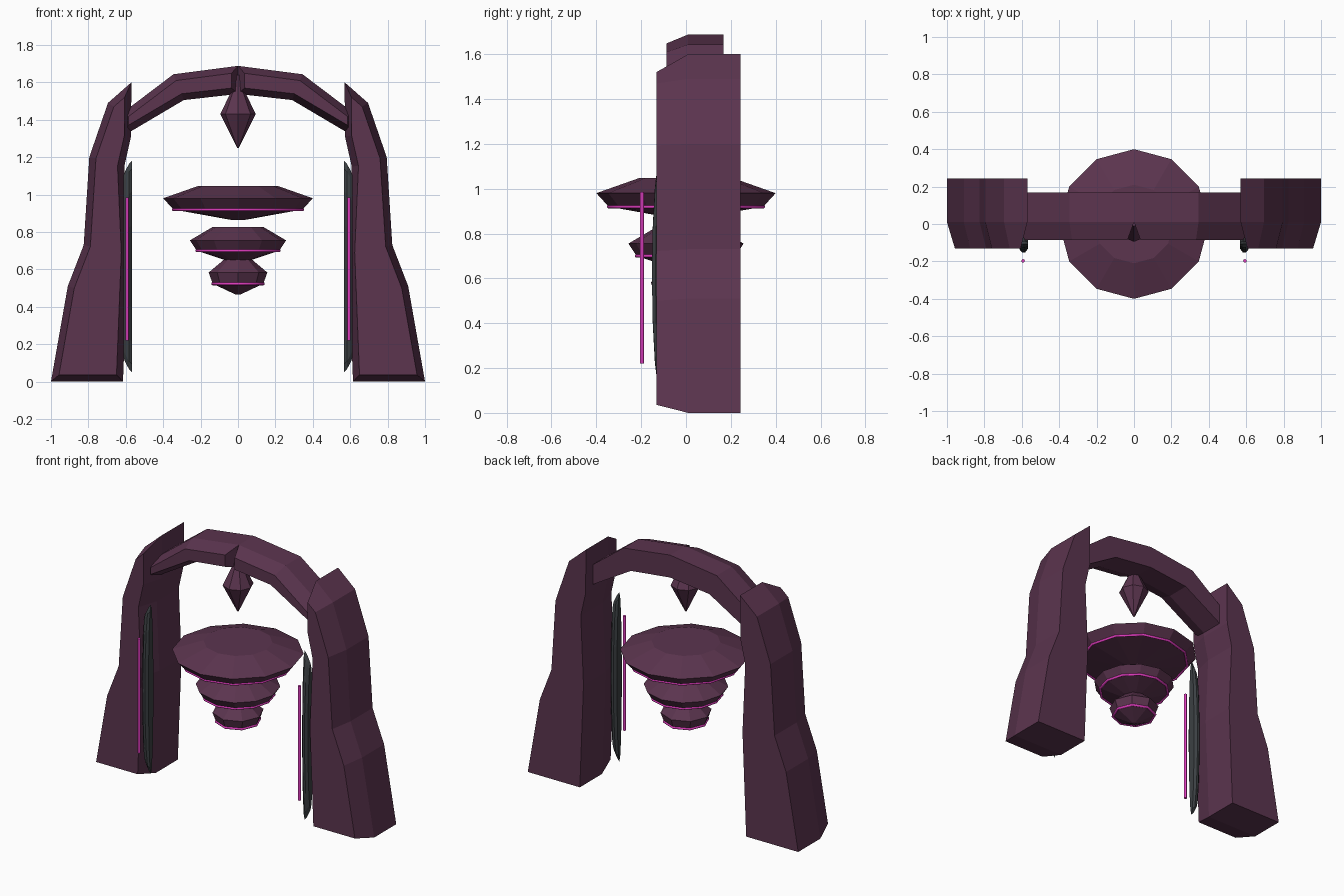
import bpy, bmesh, math

old = bpy.data.objects.get("Cube")
if old:
    bpy.data.objects.remove(old, do_unlink=True)


def material(name, rgb):
    m = bpy.data.materials.new(name)
    m.use_nodes = True
    color = (*rgb, 1)
    m.diffuse_color = color
    m.node_tree.nodes["Principled BSDF"].inputs["Base Color"].default_value = color
    return m


PLUM = material("plum stone", (0.106, 0.035, 0.078))
MAGENTA = material("magenta glow", (0.75, 0.045, 0.52))
SLATE = material("dark slate", (0.045, 0.052, 0.057))


def finish(name, bm, mat, mirror=False, smooth=False):
    bmesh.ops.recalc_face_normals(bm, faces=bm.faces)
    for f in bm.faces:
        f.smooth = smooth and len(f.verts) == 4
    mesh = bpy.data.meshes.new(name)
    bm.to_mesh(mesh)
    bm.free()
    mesh.materials.append(mat)
    obj = bpy.data.objects.new(name, mesh)
    bpy.context.collection.objects.link(obj)
    if mirror:
        mod = obj.modifiers.new("Mirror", 'MIRROR')
        mod.use_mirror_merge = False


def bridge(bm, a, b):
    for i in range(len(a)):
        j = (i + 1) % len(a)
        bm.faces.new((a[i], a[j], b[j], b[i]))


def chamfered_slab(name, outline, back, front, inset):
    """Extrude an x-z outline backwards and chamfer its front face."""
    bm = bmesh.new()
    face = bm.faces.new([bm.verts.new((x, 0.01, z)) for x, z in outline])
    rear = bmesh.ops.extrude_face_region(bm, geom=[face], use_keep_orig=True)
    for v in rear["geom"]:
        if isinstance(v, bmesh.types.BMVert):
            v.co.y = back
    bmesh.ops.recalc_face_normals(bm, faces=bm.faces)
    bmesh.ops.inset_region(bm, faces=[face], thickness=inset,
                           use_even_offset=True)
    for v in face.verts:
        v.co.y = front
    finish(name, bm, PLUM, mirror=True)


def lathe(name, rings, sides, mat, closed=False, mirror=False, offset=(0, 0),
          smooth=False):
    """Stack of (radius, height) rings, capped or joined into a loop."""
    bm = bmesh.new()
    loops = []
    for r, z in rings:
        loops.append([bm.verts.new((offset[0] + r * math.cos(math.tau * i / sides),
                                    offset[1] + r * math.sin(math.tau * i / sides), z))
                      for i in range(sides)])
    for a, b in zip(loops, loops[1:]):
        bridge(bm, a, b)
    if closed:
        bridge(bm, loops[-1], loops[0])
    else:
        bm.faces.new(loops[0])
        bm.faces.new(loops[-1])
    finish(name, bm, mat, mirror, smooth)


# Side pillars
chamfered_slab("pillars", [
    (1.0, 0), (0.91, 0.51), (0.825, 0.73), (0.795, 1.2), (0.695, 1.49),
    (0.57, 1.6), (0.572, 1.31), (0.608, 1.15), (0.588, 0.69), (0.615, 0)],
    0.243, -0.132, 0.036)

# Arch of two halves, chamfered where they meet
chamfered_slab("arch_halves", [
    (0, 1.688), (0.345, 1.643), (0.62, 1.435), (0.62, 1.31),
    (0.29, 1.505), (0, 1.538)], 0.168, -0.086, 0.035)

# Hanging pendant
lathe("pendant", [(0.005, 1.25), (0.095, 1.43), (0.032, 1.56), (0.012, 1.64)],
      8, PLUM)

# Floating tiers with a glowing rim under each
tiers = [
    ("upper_tier", 12, [(0.04, 0.865), (0.345, 0.92), (0.4, 0.98), (0.21, 1.047)]),
    ("middle_tier", 12, [(0.07, 0.65), (0.22, 0.70), (0.257, 0.755), (0.135, 0.827)]),
    ("lower_tier", 8, [(0.012, 0.465), (0.135, 0.523), (0.157, 0.583), (0.075, 0.652)]),
]
RIM = 0.008
for name, sides, rings in tiers:
    lathe(name, rings, sides, PLUM)
    r, z = rings[1]
    tube = [(r + RIM * math.cos(math.tau * k / 16), z + RIM * math.sin(math.tau * k / 16))
            for k in range(16)]
    lathe(name + "_rim", tube, sides, MAGENTA, closed=True, smooth=True)

# Leaf-shaped slate panels with rounded sides, by the inner pillar chamfers
LEAF_STEPS = 16
bm = bmesh.new()
sections = []
for x, half_width, half_height in [(0.568, 0.026, 0.565), (0.582, 0.044, 0.55),
                                   (0.598, 0.044, 0.52), (0.612, 0.028, 0.49)]:
    sections.append([bm.verts.new((x, -0.108 + half_width * math.cos(a),
                                   0.615 + half_height * math.sin(a)))
                     for a in (math.tau * k / LEAF_STEPS for k in range(LEAF_STEPS))])
for a, b in zip(sections, sections[1:]):
    bridge(bm, a, b)
bm.faces.new(sections[0])
bm.faces.new(sections[-1])
finish("slate_panels", bm, SLATE, mirror=True)

# Thin glowing rods in front of the panels
lathe("glow_rods", [(0.009, 0.22), (0.009, 0.985)], 16, MAGENTA,
      mirror=True, offset=(0.593, -0.197), smooth=True)
